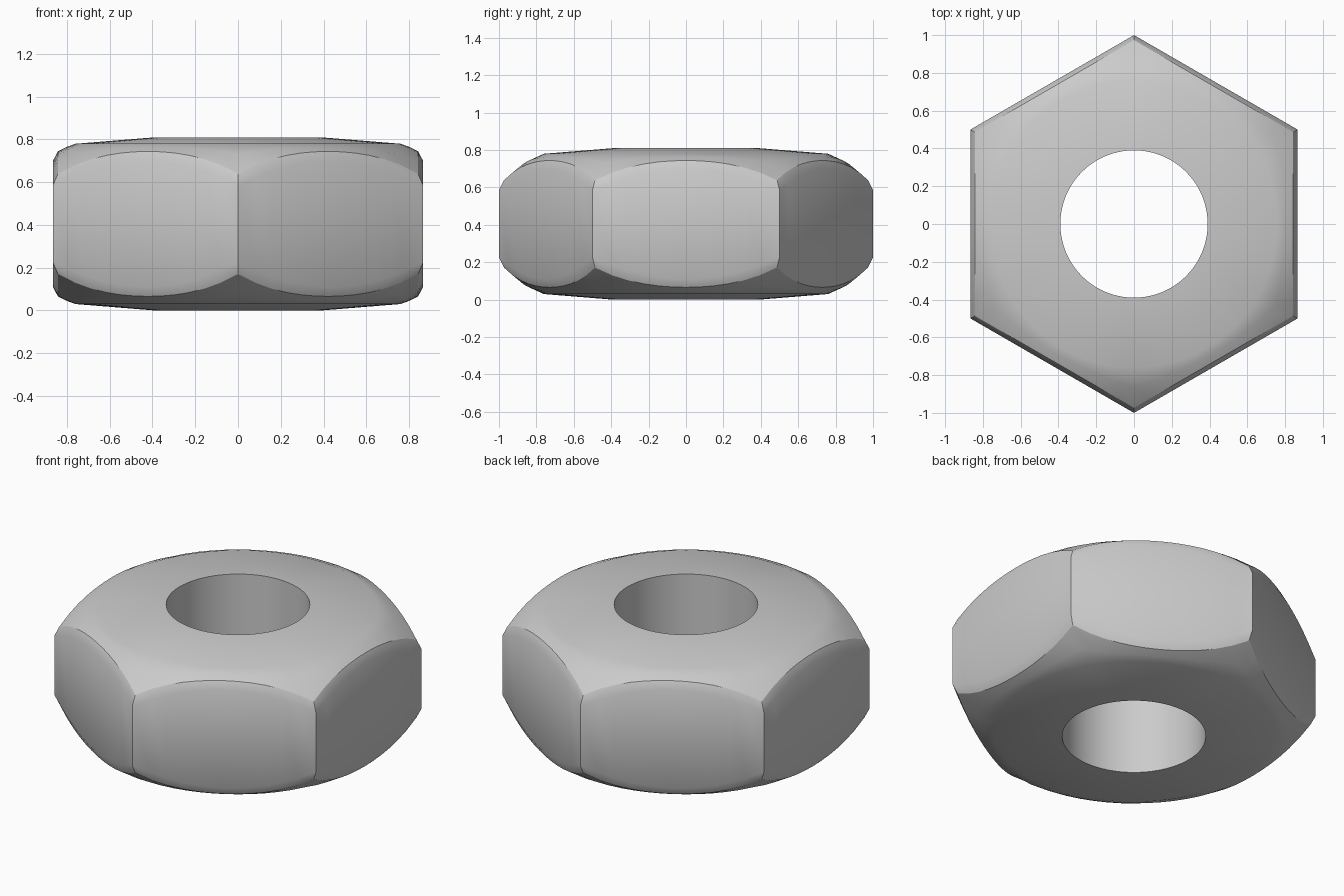
import bpy, bmesh, math

if "Cube" in bpy.data.objects:
    bpy.data.objects.remove(bpy.data.objects["Cube"])

N = 72            # segments around (multiple of 12 so corners land on vertices)
HEIGHT = 0.81
APOTHEM = math.sqrt(3) / 2
HOLE = 0.39


def hex_radius(a):
    # distance to the hexagon side at angle a, flats facing +-x
    step = math.pi / 3
    local = (a + step / 2) % step - step / 2
    return APOTHEM / math.cos(local)


def dome(r):
    # rounded chamfer height beyond the washer face
    t = r - 0.76
    return 0.78 - 0.29 * t - 1.75 * t * t


def half_profile(a):
    # (radius, height) from the bore edge out to the flat side
    R = hex_radius(a)
    lip = R * 0.973
    mid = (0.76 + lip) / 2
    edge = 0.70 - (R - APOTHEM) / (1 - APOTHEM) * 0.115
    return [(HOLE, HEIGHT), (0.76, 0.78), (mid, dome(mid)),
            (lip, dome(lip)), (R, edge)]


# hex nut: closed section swept around the axis
bm = bmesh.new()
rings = []
for i in range(N):
    a = 2 * math.pi * i / N
    top = half_profile(a)
    section = top + [(r, HEIGHT - z) for r, z in reversed(top)]
    rings.append([bm.verts.new((r * math.cos(a), r * math.sin(a), z))
                  for r, z in section])
for i in range(N):
    p, q = rings[i], rings[(i + 1) % N]
    for k in range(len(p)):
        m = (k + 1) % len(p)
        bm.faces.new((p[k], p[m], q[m], q[k]))
bmesh.ops.recalc_face_normals(bm, faces=bm.faces)

mesh = bpy.data.meshes.new("hex_nut")
bm.to_mesh(mesh)
bm.free()
nut = bpy.data.objects.new("hex_nut", mesh)
bpy.context.collection.objects.link(nut)

# single steel grey
steel = bpy.data.materials.new("steel grey")
steel.diffuse_color = (0.6, 0.6, 0.6, 1)
steel.use_nodes = True
steel.node_tree.nodes["Principled BSDF"].inputs["Base Color"].default_value = steel.diffuse_color
mesh.materials.append(steel)

bpy.context.view_layer.objects.active = nut
nut.select_set(True)
bpy.ops.object.shade_smooth_by_angle(angle=math.radians(30))
